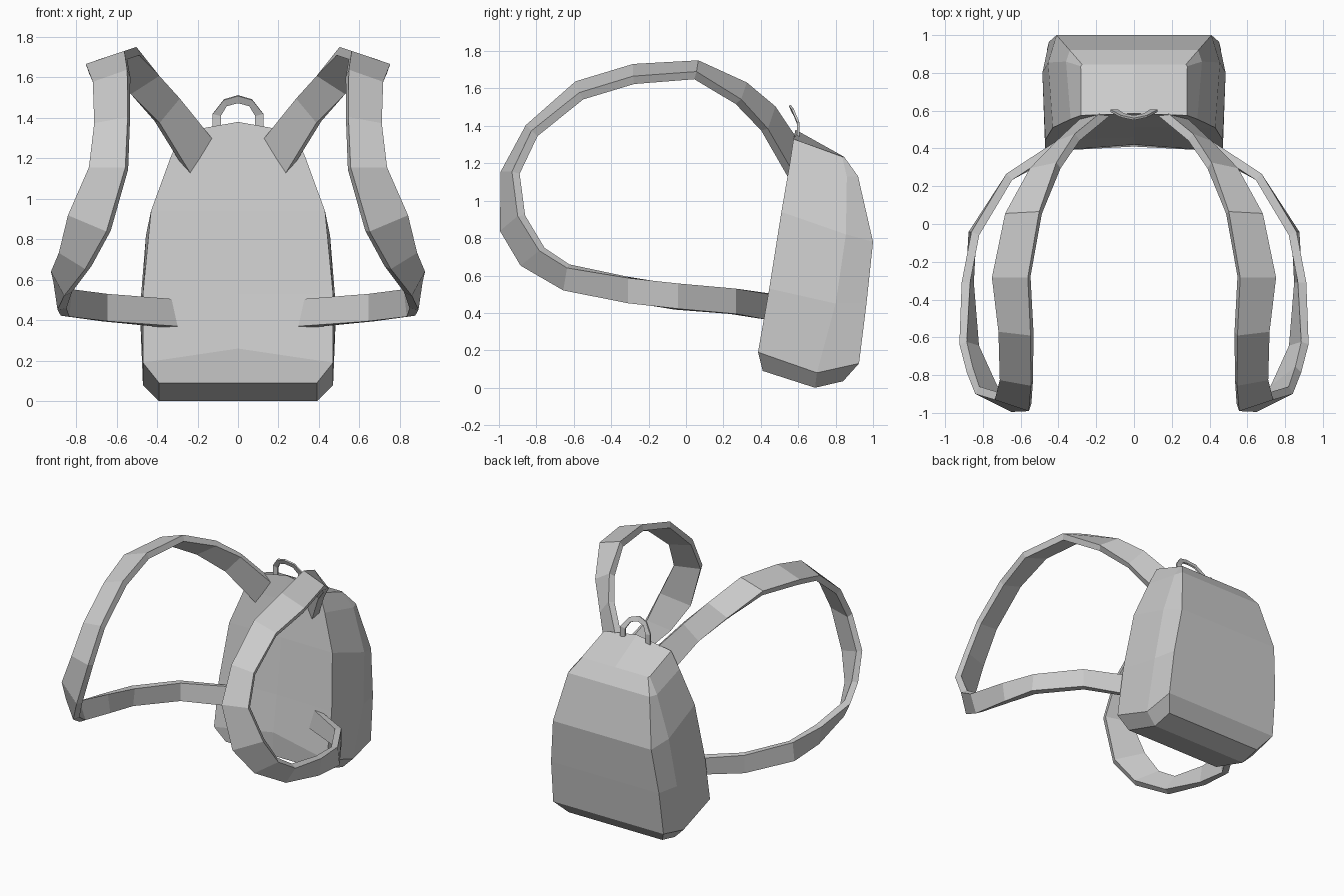
import bpy, bmesh
from mathutils import Vector

if "Cube" in bpy.data.objects:
    bpy.data.objects.remove(bpy.data.objects["Cube"])

grey = bpy.data.materials.new("grey_fabric")
grey.diffuse_color = (0.6, 0.6, 0.6, 1)
grey.use_nodes = True
grey.node_tree.nodes["Principled BSDF"].inputs["Base Color"].default_value = grey.diffuse_color


def finish(bm, name):
    """Turn a half or one-sided mesh into an object mirrored across x."""
    bmesh.ops.recalc_face_normals(bm, faces=bm.faces)
    mesh = bpy.data.meshes.new(name)
    bm.to_mesh(mesh)
    bm.free()
    mesh.materials.append(grey)
    obj = bpy.data.objects.new(name, mesh)
    bpy.context.collection.objects.link(obj)
    mirror = obj.modifiers.new("mirror", 'MIRROR')
    mirror.use_clip = True
    mirror.merge_threshold = 0.002
    return obj


# Bag: half sections from bottom to top (front middle, front corner, side, back corner)
sections = [
    [(0, .41, .09), (.39, .41, .09), (.39, .69, 0), (.39, .84, .035)],
    [(0, .42, .26), (.47, .385, .19), (.47, .70, .08), (.46, .925, .13)],
    [(0, .46, .53), (.47, .445, .53), (.485, .80, .45), (.45, .965, .45)],
    [(0, .515, .94), (.43, .51, .94), (.455, .855, .82), (.41, 1.0, .78)],
    [(0, .56, 1.2), (.335, .555, 1.2), (.36, .86, 1.13), (.34, .92, 1.13)],
    [(0, .585, 1.38), (.28, .575, 1.33), (.282, .835, 1.235), (.275, .845, 1.235)],
]
bm = bmesh.new()
rings = []
for s in sections:
    back = s[-1]
    rings.append([bm.verts.new(p) for p in s + [(0, back[1], back[2])]])
for low, high in zip(rings, rings[1:]):
    for i in range(4):
        bm.faces.new((low[i], low[i + 1], high[i + 1], high[i]))
bm.faces.new(rings[-1])                         # top panel
f, c, s, b, k = rings[0]
base = bm.verts.new((0, .69, 0))                # folded base
bm.faces.new((f, c, s, base))
bm.faces.new((base, s, b, k))
finish(bm, "bag_body")


def ribbon(name, edge_a, edge_b, thick):
    """Flat band between two edge paths, thickened along its own normal."""
    a = [Vector(p) for p in edge_a]
    b = [Vector(p) for p in edge_b]
    mid = [(p + q) / 2 for p, q in zip(a, b)]
    bm = bmesh.new()
    loops = []
    for i in range(len(a)):
        along = mid[min(i + 1, len(a) - 1)] - mid[max(i - 1, 0)]
        n = along.cross(b[i] - a[i]).normalized() * thick / 2
        loops.append([bm.verts.new(p) for p in (a[i] + n, b[i] + n, b[i] - n, a[i] - n)])
    for p, q in zip(loops, loops[1:]):
        for j in range(4):
            m = (j + 1) % 4
            bm.faces.new((p[j], p[m], q[m], q[j]))
    bm.faces.new(loops[0])
    bm.faces.new(loops[-1])
    return finish(bm, name)


# Shoulder straps: from the upper front panel, looping round to the lower front panel
strap_a = [(.13, .60, 1.29), (.30, .46, 1.50), (.40, .31, 1.62), (.495, .06, 1.73),
           (.555, -.28, 1.71), (.54, -.58, 1.62), (.54, -.84, 1.39), (.55, -.97, 1.15),
           (.64, -.975, .84), (.74, -.87, .66), (.84, -.65, .53), (.87, -.31, .455),
           (.855, -.05, .42), (.66, .25, .395), (.31, .44, .365)]
strap_b = [(.24, .57, 1.12), (.40, .42, 1.38), (.54, .28, 1.53), (.675, .05, 1.67),
           (.745, -.28, 1.645), (.71, -.56, 1.56), (.705, -.81, 1.36), (.73, -.91, 1.15),
           (.83, -.88, .92), (.87, -.77, .74), (.905, -.63, .65), (.89, -.31, .59),
           (.84, -.05, .555), (.66, .25, .53), (.34, .46, .50)]
ribbon("shoulder_straps", strap_a, strap_b, .045)

# Carry handle: small arch on the top edge
handle_out = [(.125, .60, 1.32), (.125, .60, 1.42), (.07, .57, 1.49), (0, .555, 1.51)]
handle_in = [(.085, .60, 1.32), (.085, .60, 1.41), (.055, .58, 1.46), (0, .57, 1.475)]
ribbon("carry_handle", handle_out, handle_in, .012)
